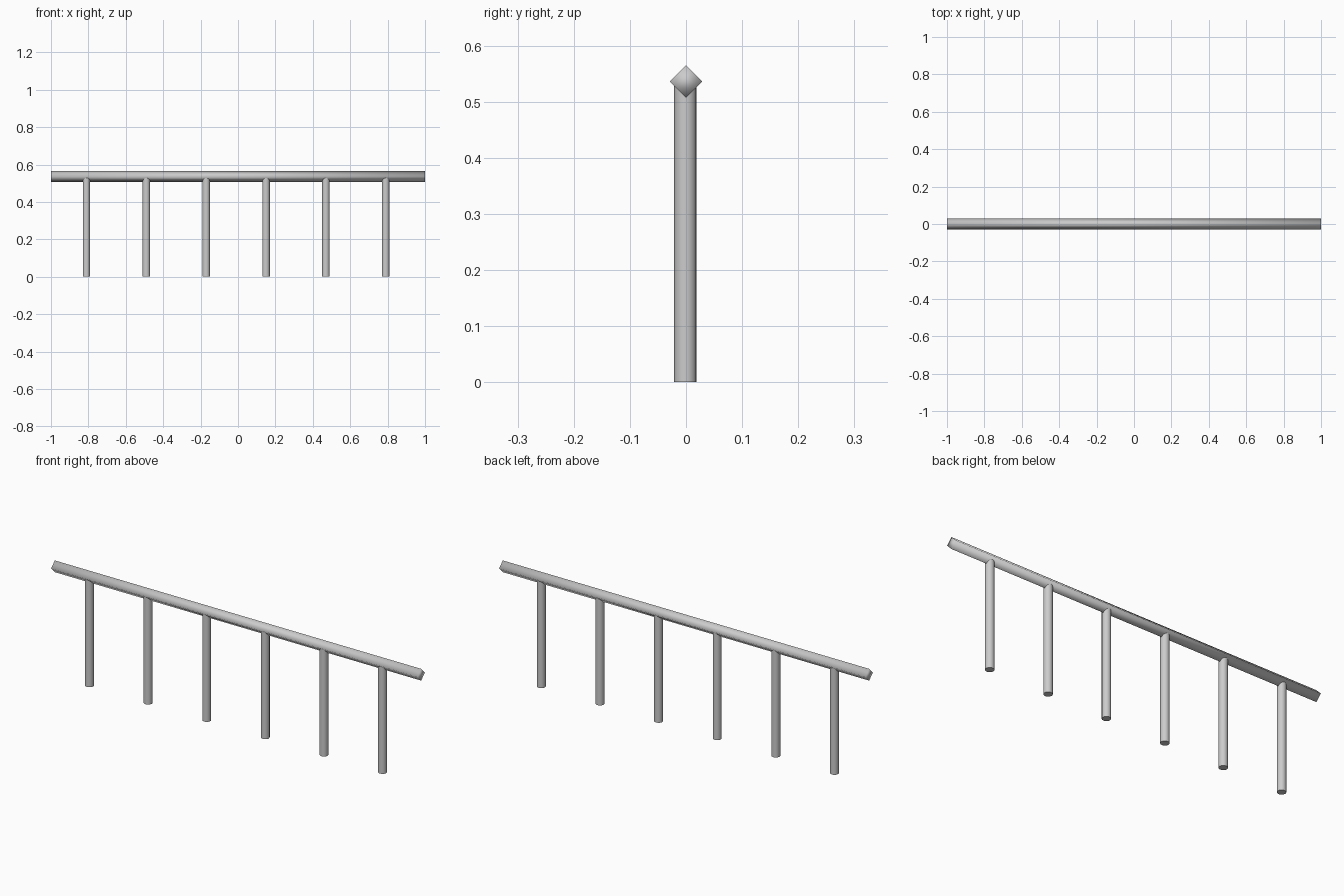
import bpy
from math import pi, radians

if "Cube" in bpy.data.objects:
    bpy.data.objects.remove(bpy.data.objects["Cube"])

RAIL_Z, RAIL_R = 0.536, 0.029
POST_R, POST_TOP = 0.02, 0.534

# Handrail: square bar turned on edge, smooth shaded
bpy.ops.mesh.primitive_cylinder_add(vertices=4, radius=RAIL_R, depth=2,
                                    location=(0, 0, RAIL_Z), rotation=(0, pi / 2, 0))
rail = bpy.context.object
rail.name = "handrail"
bpy.ops.object.shade_smooth()

# Round posts, evenly spaced and running up into the rail
for i in range(6):
    bpy.ops.mesh.primitive_cylinder_add(vertices=16, radius=POST_R, depth=POST_TOP,
                                        location=(-0.81 + 0.32 * i, -0.001, POST_TOP / 2))
    bpy.context.object.name = f"post_{i + 1}"
    bpy.ops.object.shade_smooth_by_angle(angle=radians(40))
